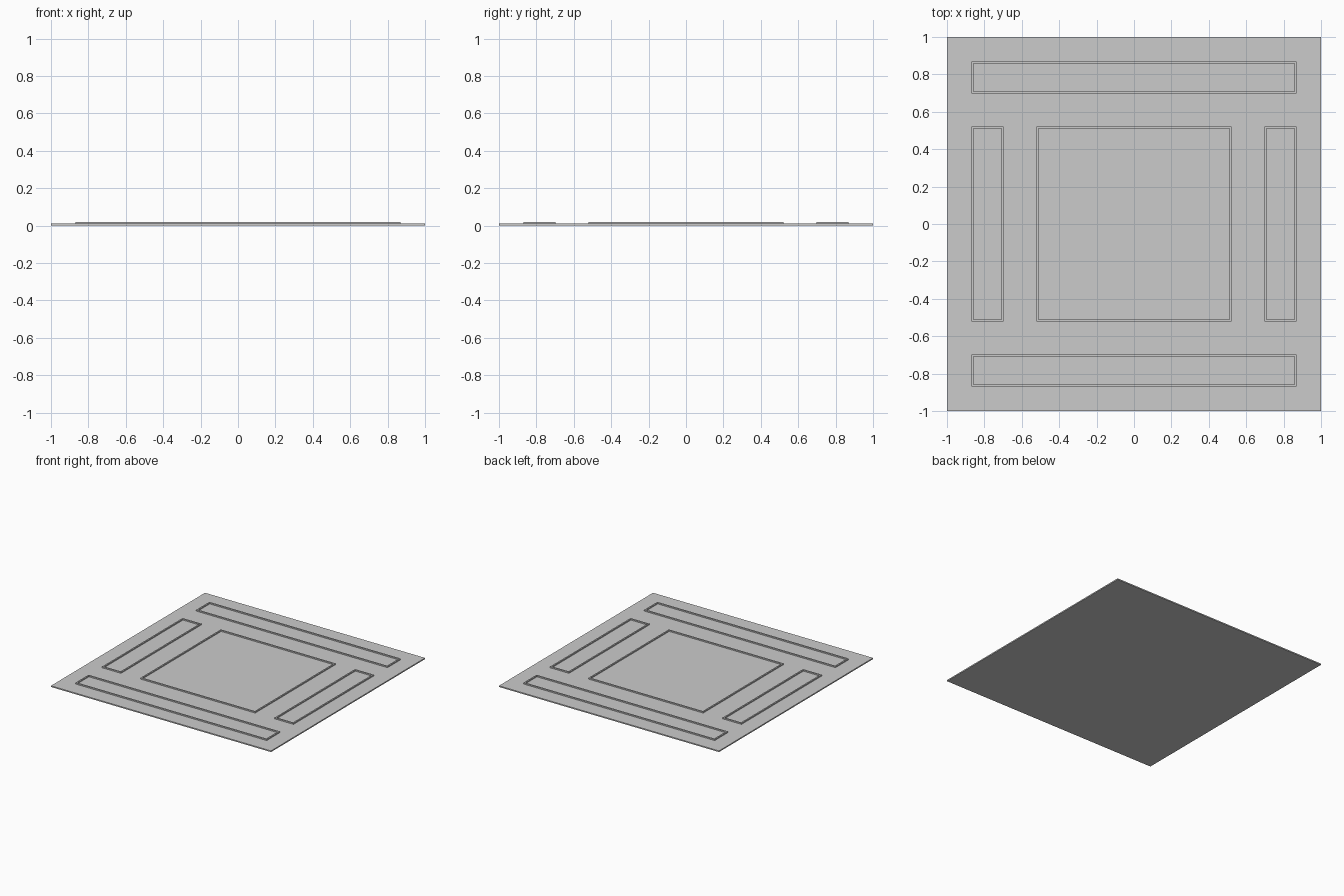
import bpy, bmesh

if "Cube" in bpy.data.objects:
    bpy.data.objects.remove(bpy.data.objects["Cube"])

BASE_TOP = 0.01    # top of the flat sheet
RIDGE_TOP = 0.02   # top of the raised mouldings
RIDGE_W = 0.011    # moulding width


def new_object(name, bm):
    bmesh.ops.recalc_face_normals(bm, faces=bm.faces)
    mesh = bpy.data.meshes.new(name)
    bm.to_mesh(mesh)
    bm.free()
    obj = bpy.data.objects.new(name, mesh)
    bpy.context.collection.objects.link(obj)
    return obj


def rect(bm, cx, cy, hx, hy, z):
    return [bm.verts.new((cx + sx * hx, cy + sy * hy, z))
            for sx, sy in ((-1, -1), (1, -1), (1, 1), (-1, 1))]


def frame(name, cx, cy, hx, hy):
    """Thin raised rectangular moulding, given centre and outer half sizes."""
    bm = bmesh.new()
    w = RIDGE_W
    loops = [rect(bm, cx, cy, hx, hy, 0.004),
             rect(bm, cx, cy, hx, hy, RIDGE_TOP),
             rect(bm, cx, cy, hx - w, hy - w, RIDGE_TOP),
             rect(bm, cx, cy, hx - w, hy - w, 0.004)]
    for k in range(4):
        a, b = loops[k], loops[(k + 1) % 4]
        for i in range(4):
            j = (i + 1) % 4
            bm.faces.new((a[i], a[j], b[j], b[i]))
    return new_object(name, bm)


# Flat square sheet
bm = bmesh.new()
low, high = rect(bm, 0, 0, 1, 1, 0), rect(bm, 0, 0, 1, 1, BASE_TOP)
bm.faces.new(low)
bm.faces.new(high)
for i in range(4):
    j = (i + 1) % 4
    bm.faces.new((low[i], low[j], high[j], high[i]))
new_object("base_panel", bm)

# Central square moulding
frame("centre_moulding", 0, 0, 0.522, 0.522)

# Border mouldings: long ones front and back, short ones left and right
for s, long_name, short_name in ((-1, "front_moulding", "left_moulding"),
                                 (1, "back_moulding", "right_moulding")):
    frame(long_name, 0, s * 0.784, 0.87, 0.086)
    frame(short_name, s * 0.784, 0, 0.086, 0.522)
